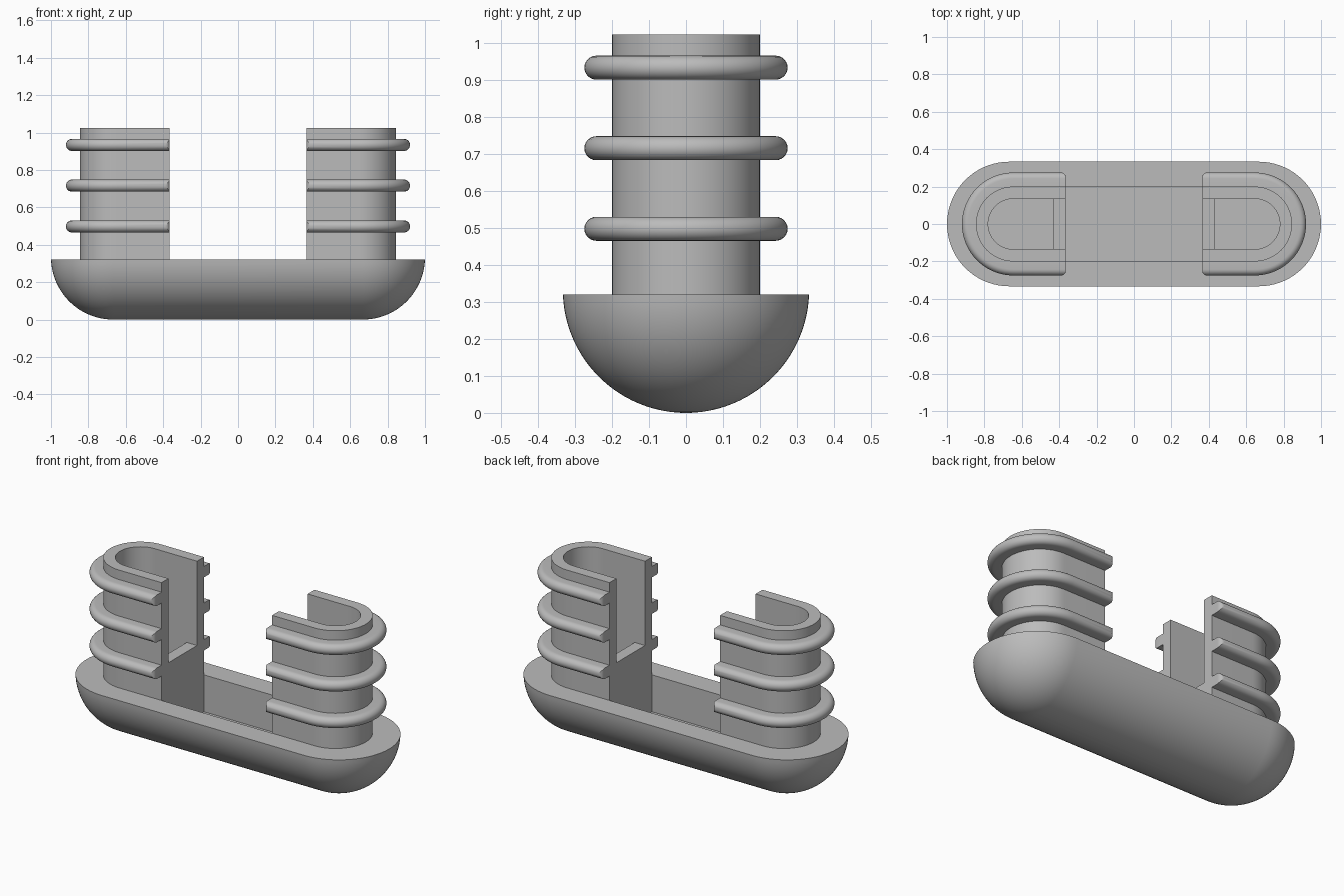
import bpy, bmesh
from math import sin, cos, pi, sqrt, radians

cube = bpy.data.objects.get("Cube")
if cube:
    bpy.data.objects.remove(cube, do_unlink=True)

grey = bpy.data.materials.new("plain grey")
grey.use_nodes = True
colour = (0.5, 0.5, 0.5, 1)
grey.diffuse_color = colour
grey.node_tree.nodes["Principled BSDF"].inputs["Base Color"].default_value = colour

SEG = 36                      # steps per half circle
RIM, TOP = 0.32, 1.023        # base top and post top heights
INNER, CENTRE = 0.365, 0.645  # post inner face and arc centre
FLOOR = 0.1                   # floor of the hollows


def finish(name, bm):
    bmesh.ops.remove_doubles(bm, verts=bm.verts, dist=1e-5)
    bmesh.ops.recalc_face_normals(bm, faces=bm.faces)
    mesh = bpy.data.meshes.new(name)
    bm.to_mesh(mesh)
    bm.free()
    mesh.materials.append(grey)
    ob = bpy.data.objects.new(name, mesh)
    bpy.context.collection.objects.link(ob)
    return ob


def select(ob):
    bpy.ops.object.select_all(action='DESELECT')
    bpy.context.view_layer.objects.active = ob
    ob.select_set(True)


def smooth(ob):
    select(ob)
    bpy.ops.object.shade_smooth_by_angle(angle=radians(30))


def loft(name, rows, closed):
    """Skin rows of points and cap the first and last row."""
    bm = bmesh.new()
    grid = [[bm.verts.new(p) for p in row] for row in rows]
    n = len(rows[0])
    for a, b in zip(grid, grid[1:]):
        for i in range(n if closed else n - 1):
            j = (i + 1) % n
            bm.faces.new((a[i], a[j], b[j], b[i]))
    bm.faces.new(grid[0])
    bm.faces.new(grid[-1])
    return finish(name, bm)


def arc(cx, r, side):
    angles = [-pi / 2 + pi * i / SEG for i in range(SEG + 1)]
    return [(side * (cx + r * cos(a)), side * r * sin(a)) for a in angles]


def prism(name, outline, z0, z1):
    return loft(name, [[(x, y, z) for x, y in outline] for z in (z0, z1)], True)


def box(name, x0, x1, half, z0, z1):
    return prism(name, [(x0, -half), (x1, -half), (x1, half), (x0, half)], z0, z1)


def bullet(name, side, x0, r, z0, z1):
    """Prism with a square end at x0 and a round end outwards."""
    square = [(side * x0, side * r), (side * x0, -side * r)]
    return prism(name, square + arc(CENTRE, r, side), z0, z1)


def cut(ob, cutter):
    mod = ob.modifiers.new("cut", 'BOOLEAN')
    mod.operation, mod.solver, mod.object = 'DIFFERENCE', 'EXACT', cutter
    select(ob)
    bpy.ops.object.modifier_apply(modifier=mod.name)
    bpy.data.objects.remove(cutter, do_unlink=True)


# Long rounded base: half-capsule with a recess between the posts
R = 1 / 3
rows = []
for i in range(25):
    z = RIM * (1 - cos(pi / 2 * i / 24)) if i else 0.0003
    h = sqrt(R * R - (R - z) ** 2)
    rows.append([(x, y, z) for s in (1, -1) for x, y in arc(1 - R, h, s)])
base = loft("base", rows, True)
cut(base, box("recess_cutter", -INNER, INNER, 0.2, FLOOR, 1))
for s in (1, -1):
    cut(base, bullet("well_cutter", s, 0.433, 0.135, FLOOR, 1))
smooth(base)


# Rib swept round a post: rounded outside, with softened end corners
def rib(name, side, zc):
    t, outer, fillet = 0.0325, 0.275, 0.025
    flat = outer - fillet
    section = [(0.199, -t)]
    for i in range(13):
        a = -pi / 2 + pi * i / 12
        section.append((outer - t + t * cos(a), t * sin(a)))
    section.append((0.199, t))

    def corner(h, k):
        y = min(h, flat + fillet * sin(pi / 2 * k / 6))
        d = max(0, y - flat)
        return INNER + fillet - sqrt(max(0, fillet ** 2 - d * d)), y

    half = []
    for k in range(7):
        half.append([(*corner(h, k), z) for h, z in section])
    sweep = []
    for i in range(SEG + 1):
        a = pi / 2 - pi * i / SEG
        sweep.append([(CENTRE + h * cos(a), h * sin(a), z) for h, z in section])
    mirrored = [[(x, -y, z) for x, y, z in row] for row in reversed(half)]
    path = [[(side * x, y, zc + z) for x, y, z in row]
            for row in half + sweep + mirrored]
    smooth(loft(name, path, True))


# Hollow posts with a slot above a low inner wall, and three ribs each
for s, label in ((1, "left"), (-1, "right")):
    post = bullet(label + "_post", s, INNER, 0.2, RIM, TOP)
    cut(post, bullet("hollow_cutter", s, 0.433, 0.135, FLOOR, 1.2))
    x0, x1 = sorted((s * 0.3, s * 0.5))
    cut(post, box("slot_cutter", x0, x1, 0.135, 0.52, 1.3))
    smooth(post)
    for n, z in enumerate((0.498, 0.716, 0.934)):
        rib(f"{label}_rib_{n + 1}", s, z)
